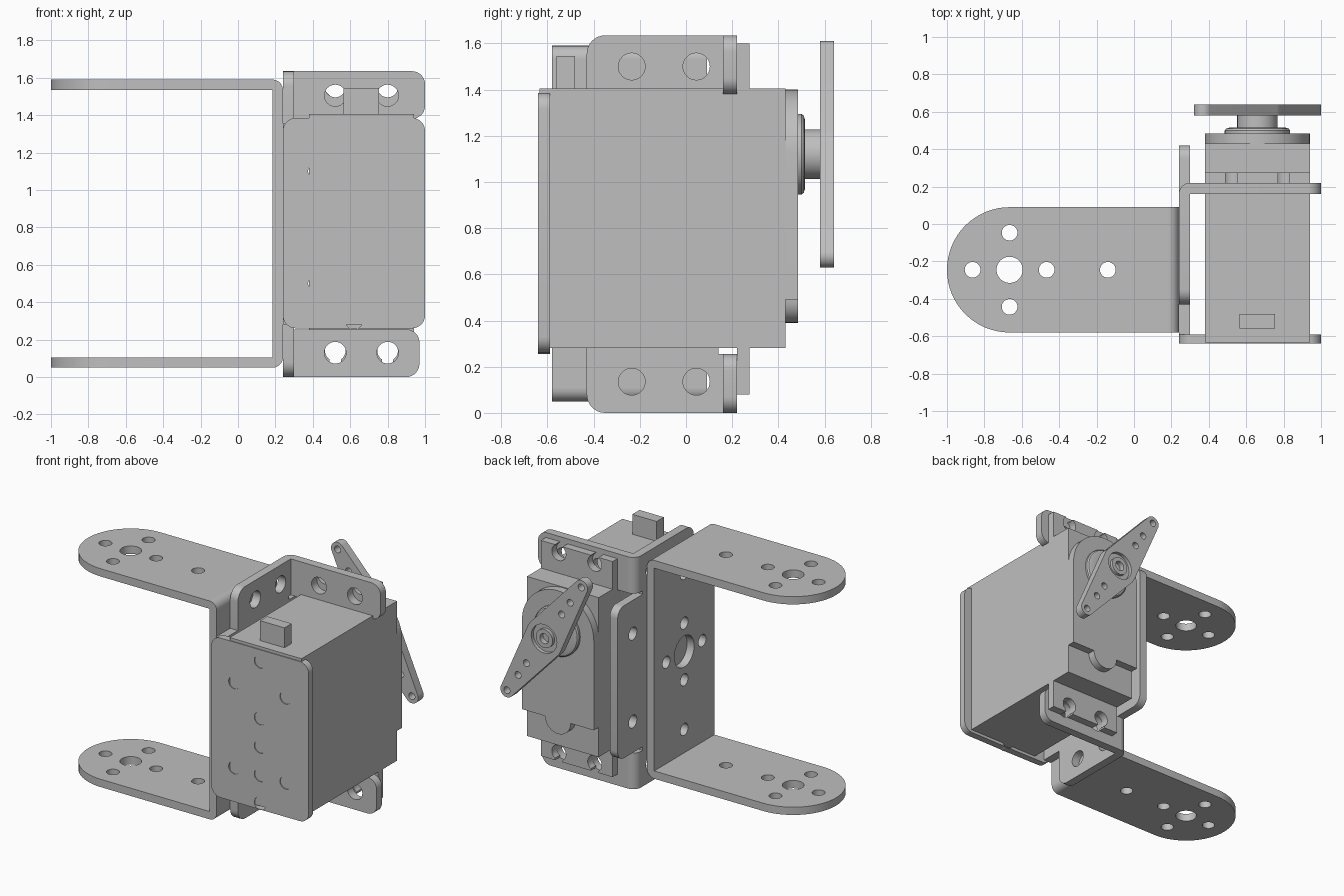
import bpy, bmesh, math
from math import pi, sin, cos

cube = bpy.data.objects.get("Cube")
if cube:
    bpy.data.objects.remove(cube, do_unlink=True)

grey = bpy.data.materials.new("light grey")
grey.use_nodes = True
grey.diffuse_color = (0.52, 0.52, 0.52, 1)
grey.node_tree.nodes["Principled BSDF"].inputs["Base Color"].default_value = grey.diffuse_color

T = 0.06       # sheet thickness
H = 1.635      # overall height


# ---- outline helpers (2D points) ----
def arc(c, r, a0, a1, n=16):
    return [(c[0] + r * cos(a0 + (a1 - a0) * i / n),
             c[1] + r * sin(a0 + (a1 - a0) * i / n)) for i in range(n + 1)]


def hole(a, b, r):
    return arc((a, b), r, 0, 2 * pi, 32)[:-1]


def rect(a0, a1, b0, b1, radii=(0, 0, 0, 0)):
    """Rectangle; radii run lower left, lower right, upper right, upper left."""
    corners = [(a0, b0, 1, 1), (a1, b0, -1, 1), (a1, b1, -1, -1), (a0, b1, 1, -1)]
    pts = []
    for i, ((a, b, sa, sb), r) in enumerate(zip(corners, radii)):
        start = pi + i * pi / 2
        pts += arc((a + sa * r, b + sb * r), r, start, start + pi / 2, 8) if r else [(a, b)]
    return pts


def cross(a, b, d, r):
    return [hole(a + d * i, b + d * j, r) for i, j in ((1, 0), (-1, 0), (0, 1), (0, -1))]


def flip(loops, height=H):
    return [[(a, height - b) for a, b in loop] for loop in loops]


# ---- solid helpers ----
def slab_mesh(axis, lo, hi, loops):
    """Extrude outlines, later ones being holes, along an axis."""
    curve = bpy.data.curves.new("outline", "CURVE")
    curve.dimensions, curve.fill_mode = "2D", "BOTH"
    curve.extrude = (hi - lo) / 2
    for loop in loops:
        s = curve.splines.new("POLY")
        s.points.add(len(loop) - 1)
        for p, (a, b) in zip(s.points, loop):
            p.co = (a, b, 0, 1)
        s.use_cyclic_u = True
    ob = bpy.data.objects.new("outline", curve)
    bpy.context.collection.objects.link(ob)
    dg = bpy.context.evaluated_depsgraph_get()
    mesh = bpy.data.meshes.new_from_object(ob.evaluated_get(dg))
    bpy.data.objects.remove(ob)
    bpy.data.curves.remove(curve)
    for v in mesh.vertices:
        a, b, h = v.co
        h += (lo + hi) / 2
        v.co = {"x": (h, a, b), "y": (a, h, b), "z": (a, b, h)}[axis]
    return mesh


def finish(name, bm):
    bmesh.ops.recalc_face_normals(bm, faces=bm.faces)
    mesh = bpy.data.meshes.new(name)
    bm.to_mesh(mesh)
    bm.free()
    mesh.materials.append(grey)
    ob = bpy.data.objects.new(name, mesh)
    bpy.context.collection.objects.link(ob)
    bpy.ops.object.select_all(action="DESELECT")
    ob.select_set(True)
    bpy.context.view_layer.objects.active = ob
    bpy.ops.object.shade_smooth_by_angle(angle=math.radians(30))


def part(name, *slabs):
    bm = bmesh.new()
    for slab in slabs:
        mesh = slab_mesh(*slab)
        piece = bmesh.new()
        piece.from_mesh(mesh)
        bmesh.ops.remove_doubles(piece, verts=piece.verts, dist=1e-5)
        bmesh.ops.recalc_face_normals(piece, faces=piece.faces)
        piece.to_mesh(mesh)
        piece.free()
        bm.from_mesh(mesh)
        bpy.data.meshes.remove(mesh)
    finish(name, bm)


def lathe(name, x, z, profile):
    """Turn (radius, y) points about an axis along y."""
    bm = bmesh.new()
    vs = [bm.verts.new((x + r, y, z)) for r, y in profile]
    edges = [bm.edges.new(p) for p in zip(vs, vs[1:])]
    bmesh.ops.spin(bm, geom=vs + edges, cent=(x, 0, z), axis=(0, 1, 0),
                   angle=2 * pi, steps=40, use_duplicate=False)
    bmesh.ops.remove_doubles(bm, verts=bm.verts, dist=1e-5)
    finish(name, bm)


# ---- U bracket: two arms, web and rounded bends ----
Y, R, TIP = -0.245, 0.335, -0.665
U0, U1, WEB = 0.05, 1.59, 0.185
arm = [arc((TIP, Y), R, pi / 2, 1.5 * pi, 32) + [(WEB, Y - R), (WEB, Y + R)],
       hole(TIP, Y, 0.07), hole(-0.14, Y, 0.042)] + cross(TIP, Y, 0.198, 0.042)
mid = (U0 + U1) / 2
web = [rect(Y - R, Y + R, U0 + 0.055, U1 - 0.055), hole(Y, mid, 0.11),
       hole(Y, mid - 0.55, 0.042), hole(Y, mid + 0.55, 0.042)] + cross(Y, mid, 0.2, 0.042)
bend = [[(WEB, U1 - 0.055)] + arc((WEB, U1 - 0.055), 0.055, 0, pi / 2, 8)]
part("u_bracket",
     ("z", U0, U0 + 0.055, arm), ("z", U1 - 0.055, U1, arm),
     ("x", WEB, WEB + 0.055, web),
     ("y", Y - R, Y + R, bend), ("y", Y - R, Y + R, flip(bend, U0 + U1)))

# ---- servo holder: side plate, corner tabs and front plate ----
X, B = 0.24, 0.16
side = [rect(-0.59, 0.42, 0.28, H - 0.28, (0, 0.07, 0.07, 0)),
        hole(0.25, 0.5, 0.045), hole(0.25, 1.12, 0.045)]
side_tab = [rect(-0.43, 0.14, 0, 0.28, (0.08, 0, 0, 0)),
            hole(-0.235, 0.135, 0.058), hole(0.045, 0.135, 0.058)]
strip = [rect(0.14, B, 0, 0.255)]
corner = [[(X + T, B)] + arc((X + T, B), T, pi / 2, pi, 8)]


def back_tab(end):
    return [rect(X + T, end, 0, 0.255, (0, 0.07, 0.07, 0)),
            hole(0.52, 0.13, 0.058), hole(0.8, 0.13, 0.058)]


part("servo_holder",
     ("x", X, X + T, side),
     ("x", X, X + T, side_tab), ("x", X, X + T, flip(side_tab)),
     ("x", X, X + T, strip), ("x", X, X + T, flip(strip)),
     ("z", 0, 0.255, corner), ("z", H - 0.255, H, corner),
     ("y", B, B + T, back_tab(0.97)), ("y", B, B + T, flip(back_tab(1.0))))
part("front_plate", ("y", -0.64, -0.59,
     [rect(X, 1.0, 0.26, 1.385, (0.07,) * 4), hole(0.62, 0.5, 0.045)]
     + cross(0.62, 0.5, 0.2, 0.045) + cross(0.62, 1.1, 0.2, 0.045)))

# ---- servo body, cable block, gear cover ----
CX, CZ = 0.66, 1.12
L, RT = CX - 0.28, CX + 0.28
part("servo_body", ("y", -0.634, 0.43, [rect(L, RT, 0.28, 1.405)]))
part("cable_block", ("y", -0.56, -0.48, [rect(0.565, 0.755, 1.4, 1.545)]))
cover = arc((CX, CZ), 0.28, 0, pi, 32) + [(L, 0.49)] \
    + arc((CX, 0.49), 0.1, pi, 2 * pi) + [(RT, 0.49)]
part("gear_cover", ("y", 0.43, 0.485, [cover]))


# ---- mounting ears with open keyhole slots ----
def ear(end, hz):
    pts = [(L, 0.28), (L, end)]
    for hx in (0.52, 0.8):
        a = math.asin(0.03 / 0.055)
        pts += [(hx - 0.03, end)] + arc((hx, hz), 0.055, 1.5 * pi - a, -pi / 2 + a, 24) \
            + [(hx + 0.03, end)]
    return [pts + [(RT, end), (RT, 0.28)]]


part("lower_ear", ("y", B + T, 0.275, ear(0.08, 0.14)))
part("upper_ear", ("y", B + T, 0.275, flip(ear(0.08, 0.13), 1.68)))

# ---- output shaft and horn ----
lathe("output_shaft", CX, CZ, [(0, 0.485), (0.175, 0.485), (0.175, 0.5), (0.167, 0.51),
      (0.15, 0.515), (0.108, 0.515), (0.108, 0.585), (0, 0.585)])
lathe("horn_screw", CX, CZ, [(0, 0.58), (0.101, 0.58), (0.101, 0.615), (0.065, 0.615),
      (0.065, 0.637), (0.035, 0.637), (0.035, 0.6), (0, 0.6)])

D, HUB, END = 0.527, 0.14, 0.05
phi = math.acos((HUB - END) / D)
outline = arc((D, 0), END, -phi, phi) + arc((0, 0), HUB, phi, pi - phi) \
    + arc((-D, 0), END, pi - phi, pi + phi) + arc((0, 0), HUB, pi + phi, 2 * pi - phi)
loops = [outline, hole(0, 0, 0.1)]
loops += [hole(s * d, 0, 0.024) for s in (-1, 1) for d in (0.25, 0.37, D)]
t = math.atan2(0.44, -0.29)
horn = [[(CX + a * cos(t) - b * sin(t), CZ + a * sin(t) + b * cos(t)) for a, b in loop]
        for loop in loops]
part("servo_horn", ("y", 0.58, 0.64, horn))
